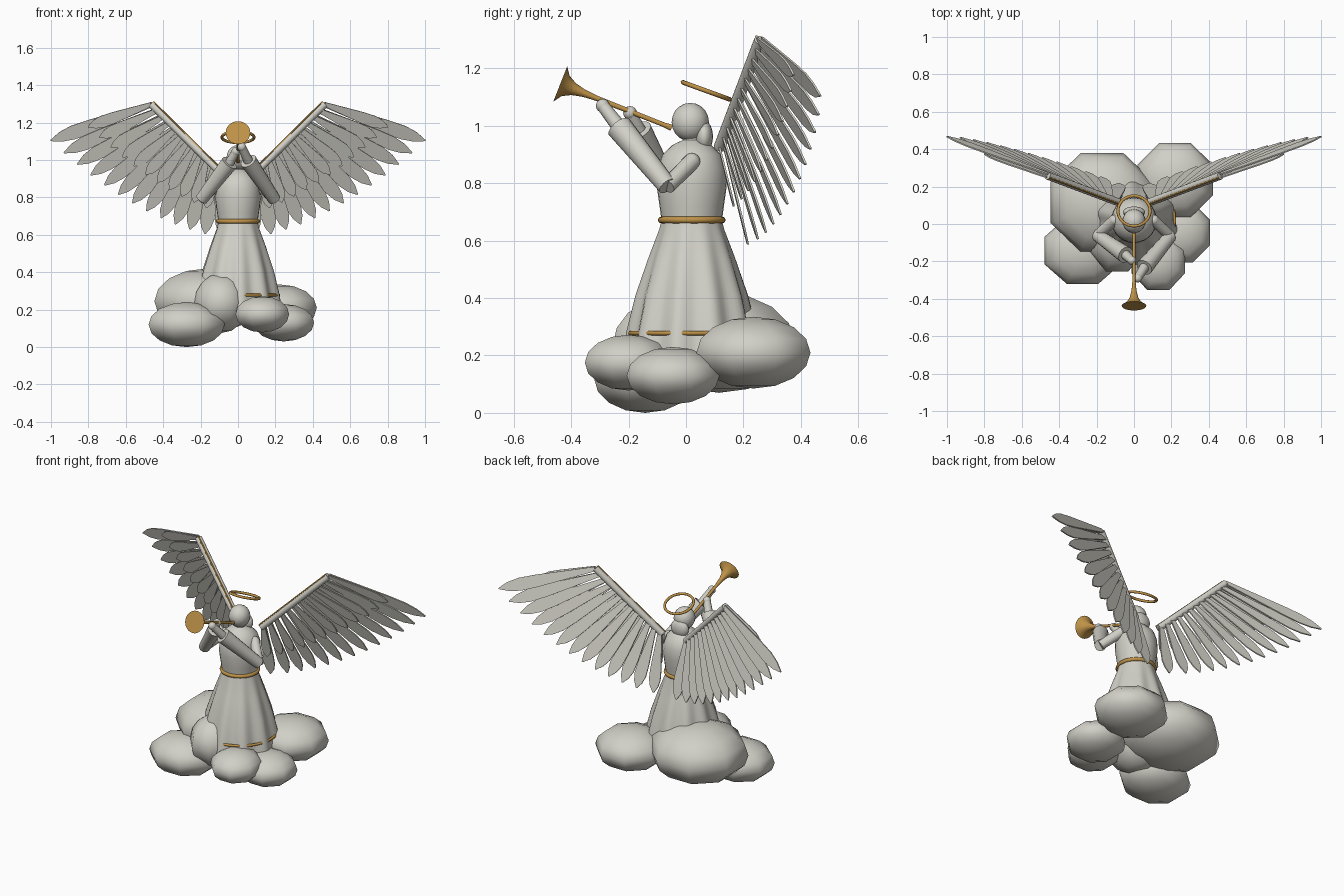
import bpy, bmesh, math
from mathutils import Vector, Matrix

if "Cube" in bpy.data.objects:
    bpy.data.objects.remove(bpy.data.objects["Cube"])


def material(name, rgb):
    m = bpy.data.materials.new(name)
    m.diffuse_color = (*rgb, 1)
    m.use_nodes = True
    m.node_tree.nodes["Principled BSDF"].inputs["Base Color"].default_value = m.diffuse_color
    return m


STONE = material("pale_stone", (0.64, 0.63, 0.57))
GOLD = material("gold", (0.52, 0.29, 0.065))


def finish(name, bm, mat, angle=40, matrix=None, mirror=False):
    if matrix is not None:
        bm.transform(matrix)
    bmesh.ops.recalc_face_normals(bm, faces=bm.faces)
    me = bpy.data.meshes.new(name)
    bm.to_mesh(me)
    bm.free()
    me.materials.append(mat)
    me.shade_smooth()
    me.set_sharp_from_angle(angle=math.radians(angle))
    ob = bpy.data.objects.new(name, me)
    bpy.context.collection.objects.link(ob)
    if mirror:
        ob.modifiers.new("mirror", 'MIRROR').use_mirror_merge = False
    return ob


def lathe(name, profile, mat, segs=24, matrix=None, flutes=0, angle=40, mirror=False):
    """Profile rows: (radius, height, flute depth)."""
    bm = bmesh.new()
    rings = []
    for r, z, *d in profile:
        depth = d[0] if d else 0
        ring = []
        for i in range(segs):
            a = 2 * math.pi * i / segs
            k = r * (1 - depth * math.cos(flutes * a))
            ring.append(bm.verts.new((k * math.cos(a), k * math.sin(a), z)))
        rings.append(ring)
    for lo, hi in zip(rings, rings[1:]):
        for i in range(segs):
            j = (i + 1) % segs
            bm.faces.new((lo[i], lo[j], hi[j], hi[i]))
    bm.faces.new(rings[0][::-1])
    bm.faces.new(rings[-1])
    return finish(name, bm, mat, angle, matrix, mirror)


def ellipsoid(name, loc, radii, mat, u=16, v=12, angle=60, turn=0):
    bm = bmesh.new()
    bmesh.ops.create_uvsphere(bm, u_segments=u, v_segments=v, radius=1)
    bm.transform(Matrix.Rotation(turn, 4, 'Z'))
    return finish(name, bm, mat, angle, Matrix.Translation(loc) @ Matrix.Diagonal((*radii, 1)))


def along(p, q):
    d = Vector(q) - Vector(p)
    return Matrix.Translation(p) @ d.to_track_quat('Z', 'Y').to_matrix().to_4x4(), d.length


def limb(name, p, q, r1, r2, mat, segs=14, mirror=False):
    m, length = along(p, q)
    return lathe(name, [(r1, 0), (r2, length)], mat, segs, m, mirror=mirror)


def ring(name, loc, major, minor, mat, tilt=0):
    bm = bmesh.new()
    n, k = 40, 8
    v = [[bm.verts.new(((major + minor * math.cos(b)) * math.cos(a),
                        (major + minor * math.cos(b)) * math.sin(a), minor * math.sin(b)))
          for b in (2 * math.pi * j / k for j in range(k))]
         for a in (2 * math.pi * i / n for i in range(n))]
    for i in range(n):
        for j in range(k):
            bm.faces.new((v[i][j], v[(i + 1) % n][j], v[(i + 1) % n][(j + 1) % k], v[i][(j + 1) % k]))
    return finish(name, bm, mat, 60, Matrix.Translation(loc) @ Matrix.Rotation(tilt, 4, 'X'))


# Cloud base
clouds = [((-0.17, 0.115, 0.245), (0.3, 0.285, 0.175)),
          ((-0.275, -0.142, 0.12), (0.22, 0.193, 0.12)),
          ((0.22, 0.235, 0.21), (0.218, 0.215, 0.125)),
          ((0.245, -0.045, 0.13), (0.175, 0.175, 0.1)),
          ((0.13, -0.2, 0.175), (0.155, 0.165, 0.097)),
          ((-0.09, -0.075, 0.235), (0.155, 0.195, 0.16))]
for i, (c, r) in enumerate(clouds):
    ellipsoid(f"cloud_puff_{i + 1}", c, r, STONE, 8, 8, 80, math.pi / 8)

# Fluted robe and torso
BODY = Matrix.Translation((0, 0.02, 0))
lathe("robe_skirt", [(0.23, 0.19, 0.055), (0.217, 0.28, 0.055), (0.188, 0.41, 0.045),
                     (0.147, 0.54, 0.03), (0.112, 0.64, 0.01), (0.103, 0.68, 0)],
      STONE, 80, BODY @ Matrix.Rotation(math.radians(4), 4, 'Z'), flutes=10, angle=50)
lathe("torso", [(0.104, 0.66), (0.112, 0.72), (0.122, 0.79), (0.119, 0.85), (0.102, 0.90),
                (0.068, 0.933), (0.032, 0.95), (0.03, 0.98)], STONE, 28, BODY, angle=60)
ring("belt", (0, 0.02, 0.672), 0.106, 0.012, GOLD)
ring("hem_trim", (0, 0.02, 0.278), 0.2175, 0.008, GOLD)

# Head, hair bun and halo
ellipsoid("head", (0, 0.015, 1.013), (0.063, 0.065, 0.067), STONE, 14, 10)
ellipsoid("hair_bun", (0, 0.063, 0.963), (0.06, 0.031, 0.055), STONE)
ring("halo", (0, 0.07, 1.122), 0.086, 0.008, GOLD, math.radians(-20))

# Trumpet
m, L = along((0, -0.05, 0.993), (0, -0.438, 1.146))
lathe("trumpet", [(0.011, 0), (0.008, 0.03), (0.009, L - 0.14), (0.013, L - 0.09),
                  (0.022, L - 0.05), (0.038, L - 0.02), (0.066, L)], GOLD, 24, m)

# Arms with wide sleeves
arms = {"right": ((0.195, -0.065, 0.79), (0.055, -0.232, 0.995), (0.02, -0.29, 1.07)),
        "left": ((-0.195, -0.06, 0.79), (-0.045, -0.165, 0.985), (-0.012, -0.195, 1.045))}
for side, (elbow, cuff, hand) in arms.items():
    s = 1 if elbow[0] > 0 else -1
    shoulder = (0.105 * s, 0.02, 0.875)
    ellipsoid(f"{side}_shoulder", shoulder, (0.03, 0.03, 0.03), STONE, 14, 8)
    limb(f"{side}_upper_arm", shoulder, elbow, 0.03, 0.028, STONE)
    limb(f"{side}_sleeve", elbow, cuff, 0.034, 0.046, STONE)
    limb(f"{side}_forearm", cuff, hand, 0.026, 0.022, STONE, 10)
    ellipsoid(f"{side}_hand", hand, (0.024, 0.024, 0.024), STONE, 10, 8)

# Wings: swept back, with the inner feathers leaning further back
SWEEP = math.radians(20.3)
OUT = Vector((math.cos(SWEEP), math.sin(SWEEP), 0))
BACK = Vector((-math.sin(SWEEP), math.cos(SWEEP), 0))
UP = Vector((0, 0, 1))
ROOT, WRIST = Vector((0.085, 0.117, 0.925)), Vector((0.462, 0.258, 1.298))
SHAPE = [(0, 0.35), (0.3, 0.65), (0.6, 0.95), (0.78, 1.0), (0.9, 0.7), (1, 0.08)]


def feather(bm, base, angle, lean, length, half, roll=math.radians(-18), thick=0.007):
    a = (OUT * math.cos(angle) + UP * math.sin(angle) + BACK * lean).normalized()
    s = -OUT * math.sin(angle) + UP * math.cos(angle)
    n = s.cross(a)
    s, n = s * math.cos(roll) + n * math.sin(roll), n * math.cos(roll) - s * math.sin(roll)
    outline = [(f, w) for f, w in SHAPE] + [(f, -w) for f, w in reversed(SHAPE)]
    front, rear = ([bm.verts.new(base + a * f * length + s * w * half + n * o) for f, w in outline]
                   for o in (-thick / 2, thick / 2))
    bm.faces.new(front)
    bm.faces.new(rear[::-1])
    for i in range(len(front)):
        j = (i + 1) % len(front)
        bm.faces.new((front[i], rear[i], rear[j], front[j]))


def feather_row(name, count, scale, half, offset):
    bm = bmesh.new()
    for i in range(count):
        t = i / (count - 1)
        base = ROOT.lerp(WRIST, 0.03 + 0.97 * t) + BACK * offset
        feather(bm, base, math.radians(-87 + 68.5 * t ** 0.75), 0.24 * (1 - t) ** 0.8,
                scale * (0.36 + 0.25 * t), half)
    finish(name, bm, STONE, 30, mirror=True)


feather_row("long_feathers", 13, 1.0, 0.038, 0.01)
feather_row("short_feathers", 12, 0.62, 0.032, -0.008)

# Wing leading edges with a slim gold strip
limb("wing_arm", ROOT, WRIST, 0.021, 0.021, STONE, 12, mirror=True)
shift = (UP - OUT) * 0.0125 - BACK * 0.007
limb("wing_gold_edge", ROOT + shift, WRIST + shift, 0.006, 0.006, GOLD, 8, mirror=True)
